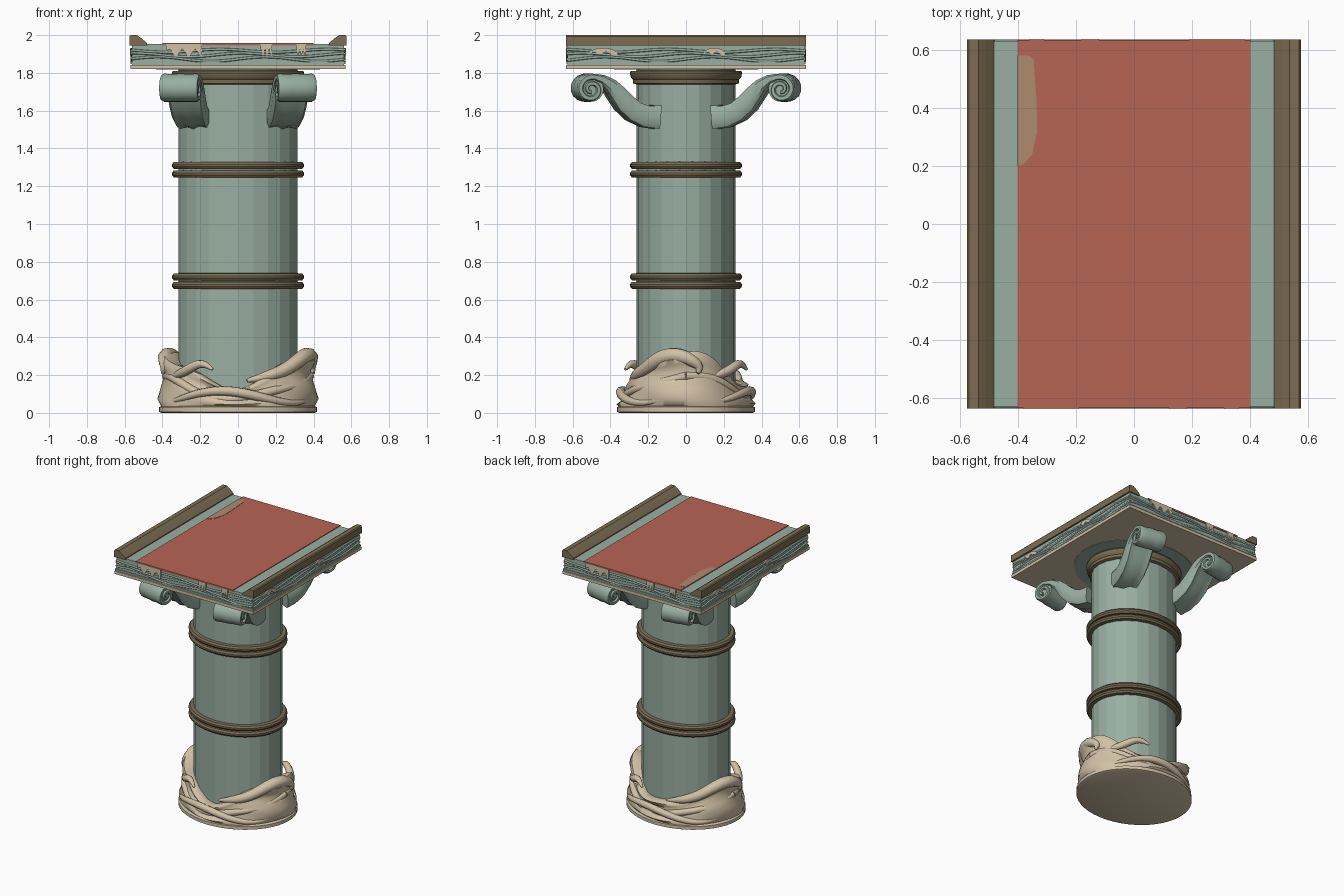
import bpy, bmesh, math
from math import sin, cos, pi, radians
from mathutils import Matrix, Vector

cube = bpy.data.objects.get("Cube")
if cube:
    bpy.data.objects.remove(cube, do_unlink=True)


def material(name, r, g, b):
    m = bpy.data.materials.new(name)
    m.use_nodes = True
    m.diffuse_color = (r, g, b, 1)
    m.node_tree.nodes["Principled BSDF"].inputs["Base Color"].default_value = (r, g, b, 1)
    return m


TEAL = material("sea green", .32, .43, .36)
BROWN = material("bronze brown", .2, .155, .085)
RED = material("carpet red", .47, .13, .09)
SAND = material("foam sand", .64, .53, .38)
TAN = material("worn tan", .43, .26, .16)

RX, RY = .315, .262  # shaft radii


def finish(name, bm, mat, angle=35):
    bmesh.ops.recalc_face_normals(bm, faces=bm.faces)
    me = bpy.data.meshes.new(name)
    bm.to_mesh(me)
    bm.free()
    ob = bpy.data.objects.new(name, me)
    me.materials.append(mat)
    bpy.context.collection.objects.link(ob)
    if angle:
        bpy.ops.object.select_all(action='DESELECT')
        ob.select_set(True)
        bpy.context.view_layer.objects.active = ob
        bpy.ops.object.shade_smooth_by_angle(angle=radians(angle))
    return ob


def skin(bm, loops):
    """Bridge equal closed loops of points and cap both ends."""
    rows = [[bm.verts.new(p) for p in loop] for loop in loops]
    n = len(rows[0])
    for a, b in zip(rows, rows[1:]):
        for i in range(n):
            j = (i + 1) % n
            bm.faces.new((a[i], a[j], b[j], b[i]))
    bm.faces.new(rows[0])
    bm.faces.new(rows[-1])


def lathe(name, profile, mat, sides=48, angle=35):
    """Oval turning; the profile holds (offset from the shaft, height)."""
    bm = bmesh.new()
    turn = [2 * pi * i / sides for i in range(sides)]
    skin(bm, [[((RX + o) * cos(t), (RY + o) * sin(t), z) for t in turn] for o, z in profile])
    return finish(name, bm, mat, angle)


def box(name, hx, hy, z0, z1, mat):
    bm = bmesh.new()
    skin(bm, [[(-hx, -hy, z), (hx, -hy, z), (hx, hy, z), (-hx, hy, z)] for z in (z0, z1)])
    return finish(name, bm, mat, 0)


def prism(name, outline, depth, mat, matrix):
    """Flat outline pushed along local z, then placed."""
    bm = bmesh.new()
    skin(bm, [[(x, y, d) for x, y in outline] for d in (0, depth)])
    bm.transform(matrix)
    return finish(name, bm, mat, 0)


def tube(name, points, mat, depth):
    """Tapered tube through (position, relative radius) points."""
    cu = bpy.data.curves.new(name, 'CURVE')
    cu.dimensions = '3D'
    cu.bevel_depth, cu.bevel_resolution = depth, 2
    cu.resolution_u, cu.use_fill_caps = 4, True
    sp = cu.splines.new('NURBS')
    sp.points.add(len(points) - 1)
    for p, (co, r) in zip(sp.points, points):
        p.co, p.radius = (*co, 1), r
    sp.use_endpoint_u, sp.order_u = True, 4
    cu.materials.append(mat)
    ob = bpy.data.objects.new(name, cu)
    bpy.context.collection.objects.link(ob)
    return ob


# Shaft, paired bands and collar
lathe("shaft", [(0, .03), (0, 1.82)], TEAL, 24, 0)
for place, base in (("lower", .675), ("upper", 1.265)):
    for k in (0, 1):
        z = base + k * .045
        lathe(f"{place}_band_{k + 1}", [(-.01, z - .02), (.025, z - .018), (.034, z - .006),
              (.034, z + .006), (.025, z + .018), (-.01, z + .02)], BROWN)
lathe("collar", [(-.01, 1.735), (.018, 1.745), (.02, 1.765), (.03, 1.775),
                 (.035, 1.8), (.03, 1.81), (-.01, 1.812)], BROWN)

# Foot disc
lathe("foot_disc", [(.09, 0), (.104, .006), (.104, .03), (.09, .036)], SAND)


# Swelling sea around the foot
def crest(t):
    return .235 + .09 * cos(2 * t + .2) + .018 * sin(5 * t)


bm = bmesh.new()
turn = [2 * pi * i / 96 for i in range(96)]
rows = []
for o, f in ((.088, 0), (.098, .15), (.082, .32), (.072, .5), (.05, .65),
             (.055, .8), (.06, .9), (.045, 1), (.01, .98), (-.03, .9)):
    ring = []
    for t in turn:
        side = max(0, cos(2 * t)) * f * .035
        ripple = .009 * sin(4 * t + 9 * f) * (f < .95)
        d = o + side + ripple
        ring.append(((RX + d) * cos(t), (RY + d) * sin(t), .03 + (crest(t) - .03) * f))
    rows.append(ring)
skin(bm, rows)
finish("sea_swell", bm, SAND, 60)


def around(deg, off, z):
    t = radians(deg)
    return ((RX + off) * cos(t), (RY + off) * sin(t), z)


# Swooping wave strands, repeated on the opposite half
for half, turn_by in (("front", 0), ("back", 180)):
    low = [(around(d + turn_by, .088, .085 + .035 * sin(radians(d * 3 + 40))),
            .35 + .65 * sin(radians(d + 180)) ** 2) for d in range(-180, 1, 15)]
    tube(f"{half}_low_wave", low, SAND, .026)
    mid = [(around(d + turn_by, .065, .135 + .06 * cos(radians(d * 2)) + .015 * sin(radians(d * 4))),
            1) for d in range(-180, 1, 15)]
    tube(f"{half}_mid_wave", mid, SAND, .024)
    # Breaking crest with hooked tip
    hook = [(-82, .03, .17, .3), (-66, .04, .19, .9), (-50, .045, .215, 1.1), (-35, .05, .26, 1.2),
            (-22, .06, .3, 1.3), (-8, .07, .31, 1.3), (6, .08, .28, 1.1), (14, .085, .24, .7), (10, .09, .21, .3)]
    tube(f"{half}_crest", [(around(d + turn_by, o, z), r) for d, o, z, r in hook], SAND, .032)
    curl = [(18, .05, .16, .4), (28, .06, .2, .8), (40, .065, .21, 1), (52, .07, .25, 1),
            (62, .07, .27, .8), (70, .08, .23, .3)]
    tube(f"{half}_curl", [(around(d + turn_by, o, z), r) for d, o, z, r in curl], SAND, .026)

# Scroll brackets: a grooved ribbon rolling up into a volute
CU, CZ = .52, 1.713
path = [(.15, 1.565, .065), (.22, 1.57, .06), (.28, 1.595, .055), (.33, 1.64, .052),
        (.37, 1.69, .045), (.41, 1.735, .036), (.455, 1.765, .026)]
for i in range(25):
    f = i / 24
    a = radians(110 - 560 * f)
    r = .068 - .054 * f
    path.append((CU + r * cos(a), CZ + r * sin(a), .019 - .008 * f))
# Ribbon section as (side, thickness) fractions, grooved on both broad faces
section = [(-1, -.55), (-.85, -.95), (-.4, -.8), (0, -1), (.4, -.8), (.85, -.95), (1, -.55),
           (1, .55), (.85, .95), (.4, .8), (0, 1), (-.4, .8), (-.85, .95), (-1, .55)]
for sx, left in ((1, "left"), (-1, "right")):
    for sy, end in ((1, "back"), (-1, "front")):
        def place(u, w, z):
            return (sx * (.2 + .2 * u + w), sy * (u - .2 * w), z)

        bm = bmesh.new()
        loops = []
        for i, (u, z, h) in enumerate(path):
            a, b = path[max(i - 1, 0)], path[min(i + 1, len(path) - 1)]
            d = Vector((b[0] - a[0], b[1] - a[1])).normalized()
            half = .088 + .012 * min(1, i / 8)
            loops.append([place(u - d.y * h * q, half * s, z + d.x * h * q) for s, q in section])
        skin(bm, loops)
        core = [2 * pi * i / 24 for i in range(24)]
        skin(bm, [[place(CU + .066 * cos(t), w, CZ + .066 * sin(t)) for t in core] for w in (-.088, .088)])
        finish(f"{end}_{left}_bracket", bm, TEAL, 40)

# Table top
box("table_bottom_trim", .57, .635, 1.82, 1.842, SAND)
box("table_body", .562, .627, 1.842, 1.952, TEAL)
box("table_lower_lip", .568, .633, 1.846, 1.858, TEAL)
box("carpet", .4, .632, 1.945, 1.957, RED)
lathe("underside_oval", [(.12, 1.817), (.12, 1.822)], TEAL)
patch = [(-.4, .2), (-.38, .205), (-.35, .24), (-.333, .32), (-.335, .42), (-.342, .52),
         (-.345, .565), (-.36, .58), (-.4, .58)]
prism("worn_carpet_patch", patch, .003, TAN, Matrix.Translation((0, 0, 1.956)))

# Side rails
for s, side in ((1, "left"), (-1, "right")):
    outline = [(s * x, z) for x, z in ((.48, 1.945), (.482, 1.958), (.51, 1.982), (.535, 2),
                                       (.568, 2), (.574, 1.993), (.574, 1.945))]
    prism(f"{side}_rail", outline, 1.27, BROWN,
          Matrix.Translation((0, .635, 0)) @ Matrix.Rotation(pi / 2, 4, 'X'))

# Wave relief and foam on the four edges of the table
for name, turns, reach, half in (("front", 0, .627, .56), ("left", 1, .562, .625),
                                 ("back", 2, .627, .56), ("right", 3, .562, .625)):
    spin = Matrix.Rotation(turns * pi / 2, 4, 'Z')
    for k in range(3):
        pts = []
        for i in range(33):
            x = -half + 2 * half * i / 32
            z = 1.873 + .022 * k + (.012 - .002 * k) * sin(x * 11 + k * 1.3)
            pts.append((spin @ Vector((x, -reach, z)), 1))
        tube(f"{name}_wave_line_{k + 1}", pts, TEAL, .007)
    face = spin @ Matrix.Translation((0, -reach, 0)) @ Matrix.Rotation(pi / 2, 4, 'X')
    if turns % 2 == 0:
        # Foam spilling over beside the carpet ends
        for k, (a, b) in enumerate(((-.38, -.19), (.12, .18), (.31, .36))):
            drip = [(a + (b - a) * i / 16, 1.905 + .022 * sin(i * 1.1 + k)) for i in range(17)]
            prism(f"{name}_foam_{k + 1}", drip + [(b, 1.953), (a, 1.953)], .0095, SAND, face)
    else:
        # Small foam crests riding on the relief
        for k, c in enumerate((-.44, .15)):
            w = .08 - .02 * k
            top = [(c + w * cos(pi * i / 10), 1.893 + .04 * sin(pi * i / 10)) for i in range(11)]
            under = [(c + w * q, 1.905 + .012 * sin(q * 7)) for q in (-.6, -.2, .2, .6)]
            prism(f"{name}_foam_{k + 1}", top + under, .0095, SAND, face)
